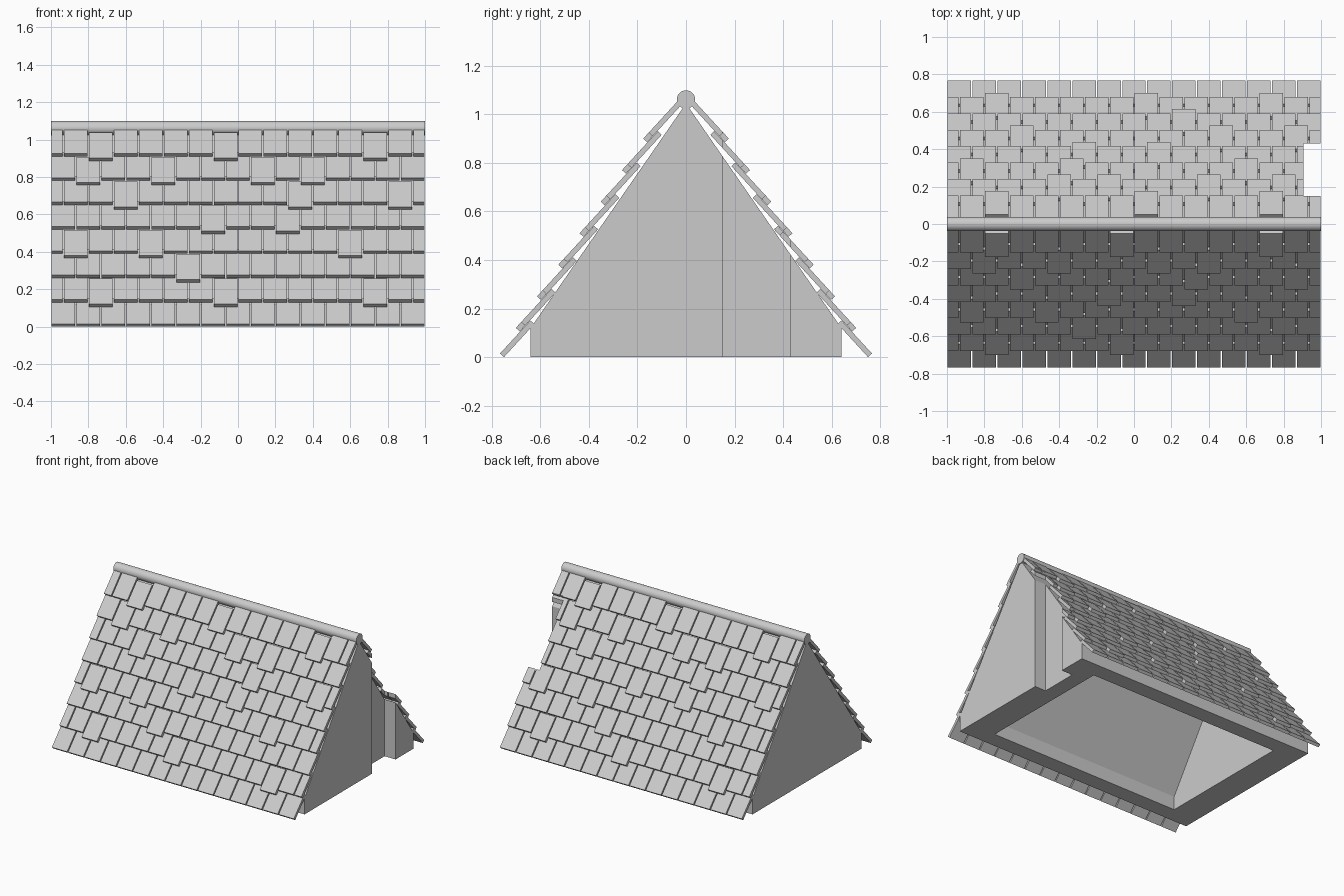
import bpy, bmesh, math
from mathutils import Vector

cube = bpy.data.objects.get("Cube")
if cube:
    bpy.data.objects.remove(cube, do_unlink=True)

grey = bpy.data.materials.new("pale_grey")
grey.use_nodes = True
colour = (0.6, 0.6, 0.6, 1)
grey.diffuse_color = colour
grey.node_tree.nodes["Principled BSDF"].inputs["Base Color"].default_value = colour


def make_object(name, bm):
    bmesh.ops.recalc_face_normals(bm, faces=bm.faces)
    mesh = bpy.data.meshes.new(name)
    bm.to_mesh(mesh)
    bm.free()
    mesh.materials.append(grey)
    obj = bpy.data.objects.new(name, mesh)
    bpy.context.collection.objects.link(obj)
    return obj


def extrude_x(bm, profile, x0, x1):
    """Solid with a (y, z) profile running from x0 to x1."""
    a = [bm.verts.new((x0, y, z)) for y, z in profile]
    b = [bm.verts.new((x1, y, z)) for y, z in profile]
    bm.faces.new(a)
    bm.faces.new(b[::-1])
    for i in range(len(a)):
        j = (i + 1) % len(a)
        bm.faces.new((a[i], b[i], b[j], a[j]))


def prism(name, profile, x0, x1):
    bm = bmesh.new()
    extrude_x(bm, profile, x0, x1)
    return make_object(name, bm)


def cut(obj, cutter):
    mod = obj.modifiers.new("cut", 'BOOLEAN')
    mod.operation = 'DIFFERENCE'
    mod.solver = 'EXACT'
    mod.object = cutter
    bpy.context.view_layer.objects.active = obj
    bpy.ops.object.modifier_apply(modifier=mod.name)


def gable(half, eave, apex, base):
    return [(-half, base), (half, base), (half, eave), (0, apex), (-half, eave)]


# Shingle layout: rows climb the roof, each tilted flatter than the slope
COUNT, ROWS = 15, 8
WIDTH = 2 / COUNT
GAP = 0.004
LENGTH, THICK, SLIP = 0.185, 0.022, 0.033
along = Vector((-1, 1.09)).normalized()
outward = Vector((along.y, -along.x))
# Slipped shingles per row, counted in shingle widths from the left end
slipped = [(), (1.5, 6.5, 12.5), (5,), (0.5, 3.5, 11.5), (6, 9),
           (2.5, 9.5, 13.5), (1, 4, 8, 10), (1.5, 6.5, 12.5)]


def shingles(name, side):
    bm = bmesh.new()
    for row in range(ROWS):
        foot = Vector((0.75 - 0.0875 * row, 0.13 * row))
        start = -0.5 if row % 2 else 0
        for i in range(COUNT + row % 2):
            pos = start + i
            x0 = max(-1, -1 + pos * WIDTH) + GAP
            x1 = min(1, -1 + (pos + 1) * WIDTH) - GAP
            low = foot - along * (SLIP if pos in slipped[row] else 0)
            high = low + along * LENGTH
            ring = [low, high, high + outward * THICK, low + outward * THICK]
            # The back is the front turned half way round
            extrude_x(bm, [(side * p.x, p.y) for p in ring],
                      -side * x0, -side * x1)
    return make_object(name, bm)


front_shingles = shingles("front_shingles", -1)
back_shingles = shingles("back_shingles", 1)

# Hollow attic body, open underneath
attic_body = prism("attic_body", gable(0.64, 0.12, 1.045, 0), -0.996, 0.996)
hollow = prism("hollow_cutter", gable(0.52, 0.1, 0.9, -0.2), -0.79, 0.79)
cut(attic_body, hollow)

# Chimney slot through one gable and the back shingles
slot = prism("slot_cutter", [(0.15, -0.5), (0.43, -0.5), (0.43, 1.5), (0.15, 1.5)],
             0.905, 1.2)
cut(attic_body, slot)
cut(back_shingles, slot)
for helper in (hollow, slot):
    bpy.data.objects.remove(helper, do_unlink=True)

# Rounded ridge cap
bpy.ops.mesh.primitive_cylinder_add(vertices=32, radius=0.038, depth=2,
                                    location=(0, 0, 1.061),
                                    rotation=(0, math.pi / 2, 0))
ridge_cap = bpy.context.object
ridge_cap.name = "ridge_cap"
ridge_cap.data.materials.append(grey)
bpy.ops.object.shade_smooth_by_angle(angle=math.radians(40))
